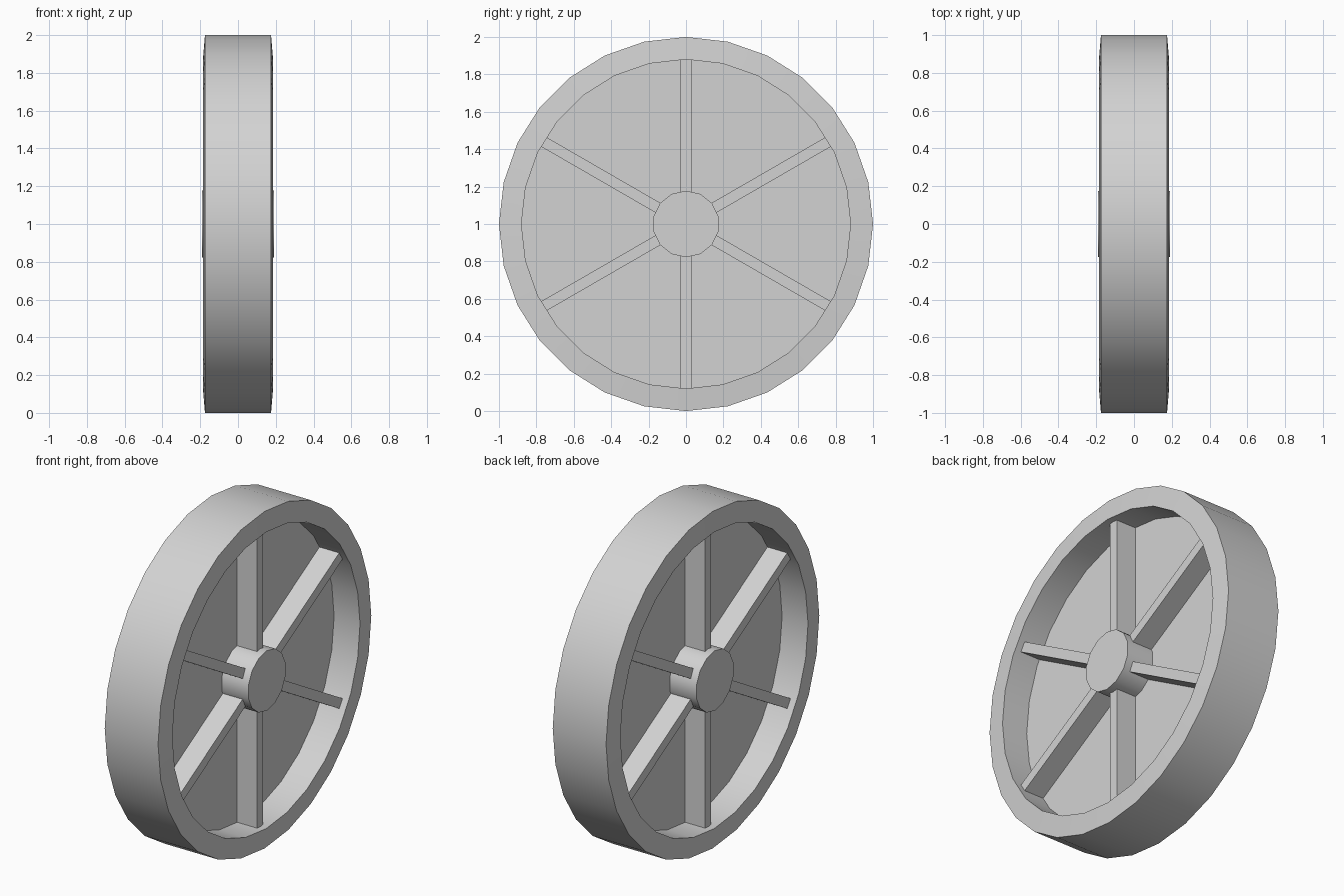
import bpy, bmesh, math
from mathutils import Matrix

CENTRE_Z = 1.0
SPOKES = 6

cube = bpy.data.objects.get("Cube")
if cube:
    bpy.data.objects.remove(cube, do_unlink=True)

grey = bpy.data.materials.new("light_grey")
grey.use_nodes = True
grey.diffuse_color = (0.65, 0.65, 0.65, 1)
grey.node_tree.nodes["Principled BSDF"].inputs["Base Color"].default_value = grey.diffuse_color


def finish(name, bm, smooth=True):
    """Turn a bmesh into a named object on the wheel axis."""
    bmesh.ops.recalc_face_normals(bm, faces=bm.faces)
    mesh = bpy.data.meshes.new(name)
    bm.to_mesh(mesh)
    bm.free()
    mesh.materials.append(grey)
    obj = bpy.data.objects.new(name, mesh)
    obj.location.z = CENTRE_Z
    bpy.context.collection.objects.link(obj)
    if smooth:
        bpy.ops.object.select_all(action='DESELECT')
        obj.select_set(True)
        bpy.context.view_layer.objects.active = obj
        bpy.ops.object.shade_smooth_by_angle(angle=math.radians(30))
    return obj


def lathe(name, half_profile, sides):
    """Revolve (radius, x) points, mirrored in x, about the x axis."""
    profile = half_profile + [(r, -x) for r, x in reversed(half_profile)]
    bm = bmesh.new()
    rings = []
    for r, x in profile:
        angles = [math.tau * i / sides for i in range(sides)]
        rings.append([bm.verts.new((x, r * math.sin(a), r * math.cos(a))) for a in angles])
    for a, b in zip(rings, rings[1:]):
        for i in range(sides):
            j = (i + 1) % sides
            bm.faces.new((a[i], a[j], b[j], b[i]))
    bm.faces.new(rings[0])
    bm.faces.new(rings[-1])
    return finish(name, bm)


# Rim with a thin central web, and the hub through it
lathe("rim_and_web", [(0.88, 0.015), (0.88, 0.185), (1.0, 0.175)], 28)
lathe("hub", [(0.178, 0.19)], 14)

# Spokes pass through the web, so they stand out on both sides
for i in range(SPOKES):
    bm = bmesh.new()
    place = (Matrix.Rotation(math.tau * i / SPOKES, 4, 'X')
             @ Matrix.Translation((0, 0, 0.5))
             @ Matrix.Diagonal((0.29, 0.058, 0.78, 1)))
    bmesh.ops.create_cube(bm, size=1, matrix=place)
    finish(f"spoke_{i + 1}", bm, smooth=False)
